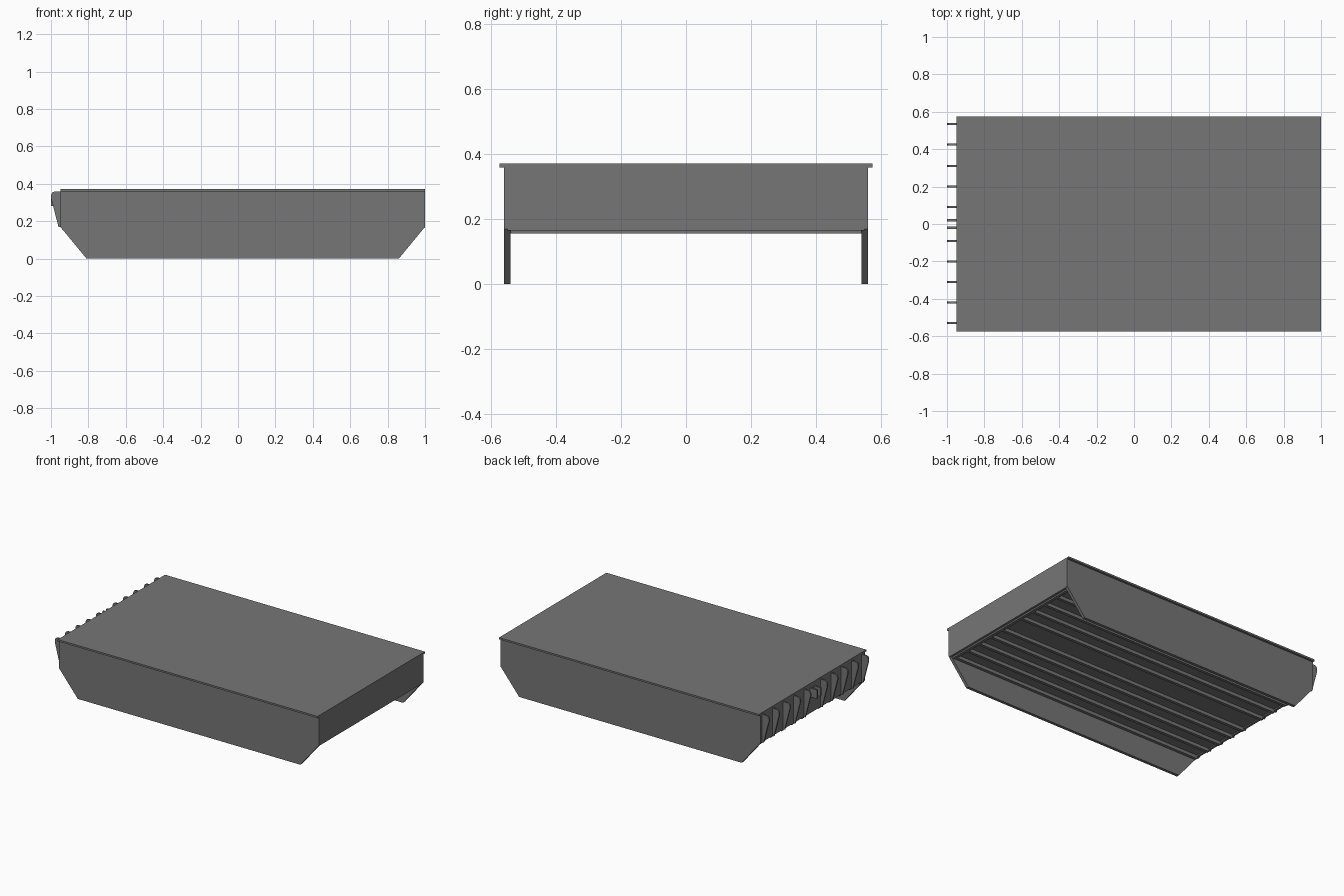
import bpy, bmesh

if "Cube" in bpy.data.objects:
    bpy.data.objects.remove(bpy.data.objects["Cube"])

grey = bpy.data.materials.new("dark_grey")
grey.diffuse_color = (0.18, 0.18, 0.18, 1)
grey.use_nodes = True
grey.node_tree.nodes["Principled BSDF"].inputs["Base Color"].default_value = grey.diffuse_color

def box(name, x0, x1, y0, y1, z0, z1):
    bpy.ops.mesh.primitive_cube_add(size=1, location=((x0+x1)/2, (y0+y1)/2, (z0+z1)/2))
    ob = bpy.context.object
    ob.name = name
    ob.scale = (x1-x0, y1-y0, z1-z0)
    ob.data.materials.append(grey)
    return ob

def plate(name, pts, y, t):
    # x-z outline extruded along y, centred on y
    bm = bmesh.new()
    f = bm.faces.new([bm.verts.new((px, y - t/2, pz)) for px, pz in pts])
    r = bmesh.ops.extrude_face_region(bm, geom=[f])
    bmesh.ops.translate(bm, vec=(0, t, 0), verts=[v for v in r["geom"] if isinstance(v, bmesh.types.BMVert)])
    bmesh.ops.recalc_face_normals(bm, faces=bm.faces)
    me = bpy.data.meshes.new(name)
    bm.to_mesh(me)
    bm.free()
    ob = bpy.data.objects.new(name, me)
    bpy.context.collection.objects.link(ob)
    me.materials.append(grey)
    return ob

# Overhanging top sheet
box("top_sheet", -0.95, 1.0, -0.575, 0.575, 0.359, 0.371)

# Side skirts with chamfered lower corners
side = [(-0.95, 0.36), (-0.95, 0.17), (-0.81, 0), (0.86, 0), (1, 0.17), (1, 0.36)]
for s, n in ((-1, "front"), (1, "back")):
    plate(n + "_skirt", side, s*0.55, 0.02)

# End walls and recessed floor
box("right_end", 0.985, 1.0, -0.55, 0.55, 0.165, 0.36)
box("left_end", -0.95, -0.935, -0.55, 0.55, 0.17, 0.36)
box("floor_panel", -0.94, 0.99, -0.545, 0.545, 0.178, 0.186)
box("end_rail", 0.965, 0.985, -0.55, 0.55, 0.155, 0.18)

# Underside ribs and tapered end brackets
hook = [(-0.95, 0.17), (-0.95, 0.358), (-0.982, 0.358), (-0.994, 0.353), (-1, 0.34),
        (-1, 0.325), (-0.96, 0.17)]
for i, y in enumerate([-0.53, -0.42, -0.31, -0.20, -0.09, 0.09, 0.20, 0.31, 0.425, 0.535]):
    plate(f"end_bracket_{i}", hook, y, 0.01)
    box(f"floor_rib_{i}", -0.94, 0.97, y-0.01, y+0.01, 0.156, 0.18)

# Central latch cheeks
for y in (-0.02, 0.02):
    plate("latch_cheek", [(-0.95, 0.28), (-0.95, 0.34), (-1, 0.34), (-1, 0.28)], y, 0.012)
